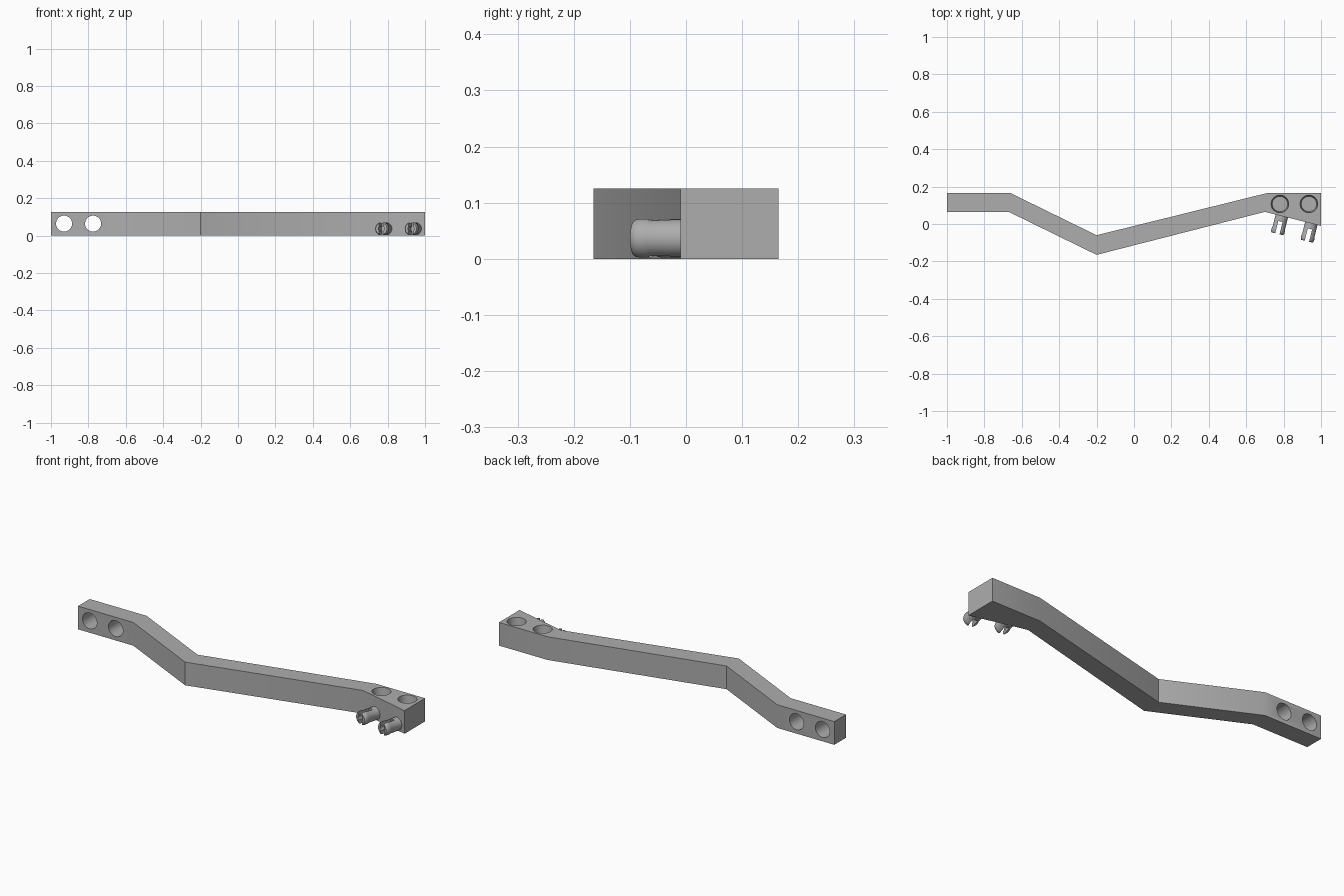
import bpy, bmesh, math
from mathutils import Matrix, Vector

cube = bpy.data.objects.get("Cube")
if cube:
    bpy.data.objects.remove(cube)

grey = bpy.data.materials.new("grey_plastic")
grey.use_nodes = True
COLOUR = (0.42, 0.42, 0.42, 1)
grey.diffuse_color = COLOUR
grey.node_tree.nodes["Principled BSDF"].inputs["Base Color"].default_value = COLOUR

HEIGHT = 0.125


def make(name, bm, matrix=Matrix()):
    bmesh.ops.recalc_face_normals(bm, faces=bm.faces)
    mesh = bpy.data.meshes.new(name)
    bm.to_mesh(mesh)
    bm.free()
    mesh.materials.append(grey)
    obj = bpy.data.objects.new(name, mesh)
    obj.matrix_world = matrix
    bpy.context.collection.objects.link(obj)
    return obj


def lathe(name, profile, matrix, segments=32):
    """Spin a (radius, z) profile around its local z axis."""
    bm = bmesh.new()
    verts = [bm.verts.new((r, 0, z)) for r, z in profile]
    edges = [bm.edges.new(pair) for pair in zip(verts, verts[1:])]
    bmesh.ops.spin(bm, geom=verts + edges, cent=(0, 0, 0), axis=(0, 0, 1),
                   angle=math.tau, steps=segments)
    bmesh.ops.remove_doubles(bm, verts=bm.verts, dist=1e-5)
    return make(name, bm, matrix)


def box(name, size, matrix):
    bm = bmesh.new()
    bmesh.ops.create_cube(bm, size=1, matrix=Matrix.Diagonal((*size, 1)))
    return make(name, bm, matrix)


def cut(obj, cutters):
    bpy.context.view_layer.objects.active = obj
    for cutter in cutters:
        mod = obj.modifiers.new("cut", 'BOOLEAN')
        mod.operation = 'DIFFERENCE'
        mod.solver = 'EXACT'
        mod.object = cutter
        bpy.ops.object.modifier_apply(modifier=mod.name)
        bpy.data.objects.remove(cutter)


def smooth(obj):
    bpy.ops.object.select_all(action='DESELECT')
    obj.select_set(True)
    bpy.context.view_layer.objects.active = obj
    bpy.ops.object.shade_smooth_by_angle(angle=math.radians(30))


# Cranked beam: plan outline extruded upward
outline = [(-1, 0.165), (-0.66, 0.165), (-0.2, -0.06), (0.71, 0.165), (1, 0.165),
           (1, -0.01), (0.7, 0.065), (-0.2, -0.165), (-0.67, 0.065), (-1, 0.065)]
bm = bmesh.new()
face = bm.faces.new([bm.verts.new((x, y, 0)) for x, y in outline])
top = bmesh.ops.extrude_face_region(bm, geom=[face])
bmesh.ops.translate(bm, vec=(0, 0, HEIGHT),
                    verts=[v for v in top["geom"] if isinstance(v, bmesh.types.BMVert)])
beam = make("beam", bm)

# Cross holes through the flat end, blind sockets in the top of the other end
holes = []
for x in (-0.93, -0.775):
    holes.append(lathe("cross_hole", [(0, -0.2), (0.043, -0.2), (0.043, 0.2), (0, 0.2)],
                       Matrix.Translation((x, 0.115, 0.064)) @ Matrix.Rotation(math.pi / 2, 4, 'X')))
for x in (0.78, 0.935):
    holes.append(lathe("socket", [(0, -0.05), (0.041, -0.05), (0.047, 0), (0.047, 0.05), (0, 0.05)],
                       Matrix.Translation((x, 0.107, HEIGHT))))
cut(beam, holes)
smooth(beam)

# Split snap pins standing square on the slanted face
axis = Vector((-0.25, -1, 0)).normalized()
side = axis.cross(Vector((0, 0, 1)))
turn = Matrix((side, Vector((0, 0, 1)), axis)).transposed().to_4x4()
LENGTH = 0.098
pin_profile = [(0, -0.005), (0.034, -0.005), (0.034, 0.066), (0.0365, 0.071), (0.0365, 0.086),
               (0.035, 0.093), (0.031, LENGTH), (0.017, LENGTH), (0.017, 0.03), (0, 0.03)]
for name, x in (("inner_pin", 0.79), ("outer_pin", 0.948)):
    place = Matrix.Translation((x, 0.065 - 0.25 * (x - 0.7), 0.0365)) @ turn
    pin = lathe(name, pin_profile, place)
    slot = box("slot", (0.024, 0.1, 0.1), place @ Matrix.Translation((0, 0, 0.08)))
    cut(pin, [slot])
    smooth(pin)
